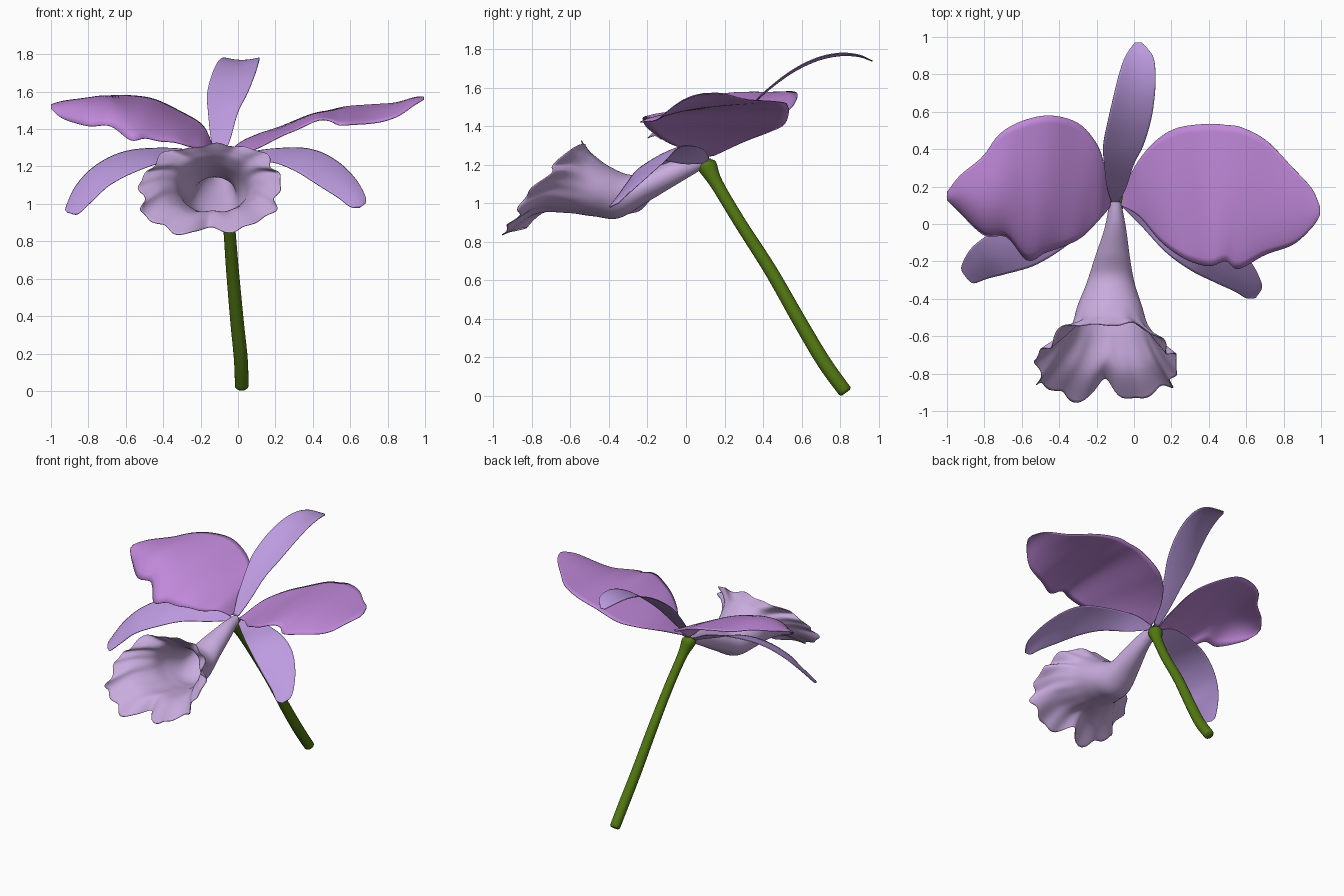
import bpy, bmesh, math
from mathutils import Vector


def material(name, rgb):
    m = bpy.data.materials.new(name)
    m.diffuse_color = (*rgb, 1)
    return m


PETAL = material("orchid purple", (0.53, 0.25, 0.70))
SEPAL = material("soft lilac", (0.51, 0.33, 0.75))
LIP = material("pale lilac", (0.58, 0.41, 0.73))
STEM = material("olive green", (0.085, 0.19, 0.006))


def spline(points, t):
    """Catmull-Rom through equal-length tuples, t in 0..1"""
    n = len(points) - 1
    i = min(int(t * n), n - 1)
    u = t * n - i
    p = [points[max(0, min(n, i + k))] for k in (-1, 0, 1, 2)]
    return [0.5 * (2 * b + (c - a) * u + (2 * a - 5 * b + 4 * c - d) * u * u
                   + (3 * b - a - 3 * c + d) * u ** 3) for a, b, c, d in zip(*p)]


def grid_object(name, rows, mat, closed=False, caps=False, thickness=0.0):
    """Skin a list of point rows with quads"""
    bm = bmesh.new()
    grid = [[bm.verts.new(p) for p in row] for row in rows]
    w = len(grid[0])
    for a, b in zip(grid, grid[1:]):
        for j in range(w if closed else w - 1):
            k = (j + 1) % w
            bm.faces.new((a[j], a[k], b[k], b[j]))
    if caps:
        bm.faces.new(grid[0])
        bm.faces.new(grid[-1])
    bmesh.ops.recalc_face_normals(bm, faces=bm.faces)
    me = bpy.data.meshes.new(name)
    bm.to_mesh(me)
    bm.free()
    me.materials.append(mat)
    ob = bpy.data.objects.new(name, me)
    bpy.context.collection.objects.link(ob)
    if thickness:
        mod = ob.modifiers.new("thickness", 'SOLIDIFY')
        mod.thickness = thickness
        mod.offset = 0
    bpy.ops.object.select_all(action='DESELECT')
    ob.select_set(True)
    bpy.context.view_layer.objects.active = ob
    bpy.ops.object.shade_smooth_by_angle(angle=math.radians(50))
    return ob


def blade(name, edges, mat, bulge=0.0, skew=1.0, ripple=0.0, nl=48, nw=18):
    """Petal lofted between two edge curves; each entry is (edge a xyz, edge b xyz)"""
    rows = []
    for i in range(nl + 1):
        t = i / nl
        e = spline(edges, t)
        a, b = Vector(e[:3]), Vector(e[3:])
        row = []
        for j in range(nw + 1):
            s = j / nw
            p = a.lerp(b, s)
            p.z += bulge * math.sin(math.pi * s ** skew) * math.sin(math.pi * t ** 1.6)
            p.z += ripple * (1 - s) ** 3 * math.sin(t * 30) * t * (1 - t) * 4
            row.append(p)
        rows.append(row)
    return grid_object(name, rows, mat, thickness=0.005)


# Broad side petals (front edge, back edge)
blade("right_petal", [
    (-.07, .10, 1.24, -.06, .15, 1.25), (.03, .04, 1.27, .00, .30, 1.32),
    (.15, -.10, 1.32, .10, .43, 1.37), (.28, -.19, 1.38, .22, .51, 1.41),
    (.40, -.225, 1.44, .38, .535, 1.475), (.49, -.20, 1.44, .49, .53, 1.50),
    (.56, -.24, 1.425, .58, .515, 1.52), (.70, -.165, 1.425, .71, .445, 1.53),
    (.85, -.11, 1.47, .84, .31, 1.54), (.95, -.02, 1.53, .95, .19, 1.57),
    (.995, .05, 1.56, .995, .09, 1.57)], PETAL, bulge=0.03, skew=0.7, ripple=0.006)
blade("left_petal", [
    (-.13, .09, 1.25, -.12, .15, 1.25), (-.19, .02, 1.30, -.155, .30, 1.36),
    (-.28, -.07, 1.31, -.20, .43, 1.43), (-.38, -.12, 1.335, -.30, .54, 1.49),
    (-.48, -.155, 1.345, -.45, .58, 1.56), (-.57, -.195, 1.345, -.60, .55, 1.58),
    (-.68, -.07, 1.41, -.72, .48, 1.575), (-.80, -.06, 1.42, -.81, .36, 1.565),
    (-.93, .06, 1.45, -.93, .26, 1.55), (-1.0, .13, 1.51, -1.0, .17, 1.53)],
    PETAL, bulge=0.08, skew=0.7, ripple=0.006)

# Narrow sepals: one behind, two at the sides
blade("rear_sepal", [
    (-.12, .12, 1.25, -.08, .12, 1.25), (-.145, .20, 1.35, -.04, .20, 1.35),
    (-.16, .32, 1.49, .00, .32, 1.49), (-.165, .42, 1.59, .05, .42, 1.59),
    (-.14, .55, 1.69, .09, .55, 1.69), (-.11, .68, 1.755, .11, .68, 1.755),
    (-.08, .80, 1.78, .115, .80, 1.78), (-.045, .90, 1.77, .10, .90, 1.77),
    (.005, .97, 1.738, .04, .97, 1.738)], SEPAL, bulge=-0.015)
blade("right_sepal", [
    (-.06, .12, 1.23, -.06, .09, 1.21), (.08, .09, 1.28, .04, -.01, 1.205),
    (.30, .00, 1.30, .17, -.15, 1.225), (.43, -.05, 1.28, .30, -.245, 1.18),
    (.54, -.11, 1.22, .43, -.31, 1.10), (.63, -.21, 1.13, .54, -.36, 1.03),
    (.68, -.31, 1.04, .60, -.395, .985), (.68, -.35, 1.0, .65, -.395, .98)],
    SEPAL, bulge=0.015)
blade("left_sepal", [
    (-.14, .12, 1.23, -.14, .09, 1.21), (-.28, .10, 1.29, -.24, -.01, 1.215),
    (-.50, .05, 1.295, -.38, -.13, 1.225), (-.65, .00, 1.265, -.53, -.22, 1.18),
    (-.78, -.06, 1.19, -.68, -.265, 1.105), (-.87, -.13, 1.09, -.78, -.29, 1.015),
    (-.92, -.22, .98, -.85, -.315, .95), (-.915, -.26, .955, -.88, -.305, .945)],
    SEPAL, bulge=0.015)

# Trumpet lip: rings given by top (y, z), bottom (y, z), centre x, half width
rings = [(.12, 1.25, .10, 1.19, -.10, .03), (.00, 1.24, -.05, 1.10, -.10, .055),
         (-.15, 1.19, -.20, 1.01, -.115, .09), (-.28, 1.145, -.35, .925, -.125, .125),
         (-.40, 1.19, -.48, .935, -.13, .17), (-.48, 1.25, -.62, .95, -.13, .205),
         (-.51, 1.285, -.78, .945, -.14, .28), (-.53, 1.315, -.92, .85, -.15, .37)]
rows, NT = [], 144
for i in range(57):
    t = i / 56
    ty, tz, by, bz, cx, rx = spline(rings, t)
    w = max(0, (t - 0.6) / 0.4) ** 1.6
    row = []
    for j in range(NT):
        a = 2 * math.pi * j / NT
        r = 1 + w * (0.04 * math.sin(9 * a + 1) + 0.025 * math.sin(16 * a)
                     + 0.07 * math.sin(2 * a) ** 2)
        c, s = r * math.cos(a), r * math.sin(a)
        notch = 0.07 * math.exp(-((a - math.pi) / 0.13) ** 2)
        push = w * (0.018 * math.cos(7 * a) + 0.012 * math.sin(13 * a) - notch
                    + 0.055 * math.sin(a) ** 2)
        row.append(Vector((cx + s * rx, (ty + by) / 2 + c * (ty - by) / 2 - push,
                           (tz + bz) / 2 + c * (tz - bz) / 2 - 0.2 * push + 0.02 * w * s)))
    rows.append(row)
grid_object("trumpet_lip", rows, LIP, closed=True, thickness=0.005)

# Curved stem: x, y, z, radius
path = [(.02, .825, .025, .036), (.015, .72, .17, .037), (-.005, .60, .37, .036),
        (-.03, .44, .65, .034), (-.05, .28, .90, .032), (-.08, .16, 1.10, .034),
        (-.10, .11, 1.195, .05), (-.10, .10, 1.225, .03)]
rows = []
for i in range(43):
    t = i / 42
    x, y, z, r = spline(path, t)
    d = (Vector(spline(path, min(1, t + .01))[:3])
         - Vector(spline(path, max(0, t - .01))[:3])).normalized()
    u = d.cross(Vector((1, 0, 0))).normalized()
    v = d.cross(u)
    rows.append([Vector((x, y, z)) + r * (u * math.cos(k * math.pi / 10) + v * math.sin(k * math.pi / 10))
                 for k in range(20)])
# Rounded foot
foot = sum(rows[0], Vector((0, 0, 0))) / 20
axis = (foot - sum(rows[1], Vector((0, 0, 0))) / 20).normalized()
rows.insert(0, [foot + (p - foot) * 0.75 + axis * 0.01 for p in rows[0]])
grid_object("stem", rows, STEM, closed=True, caps=True)
